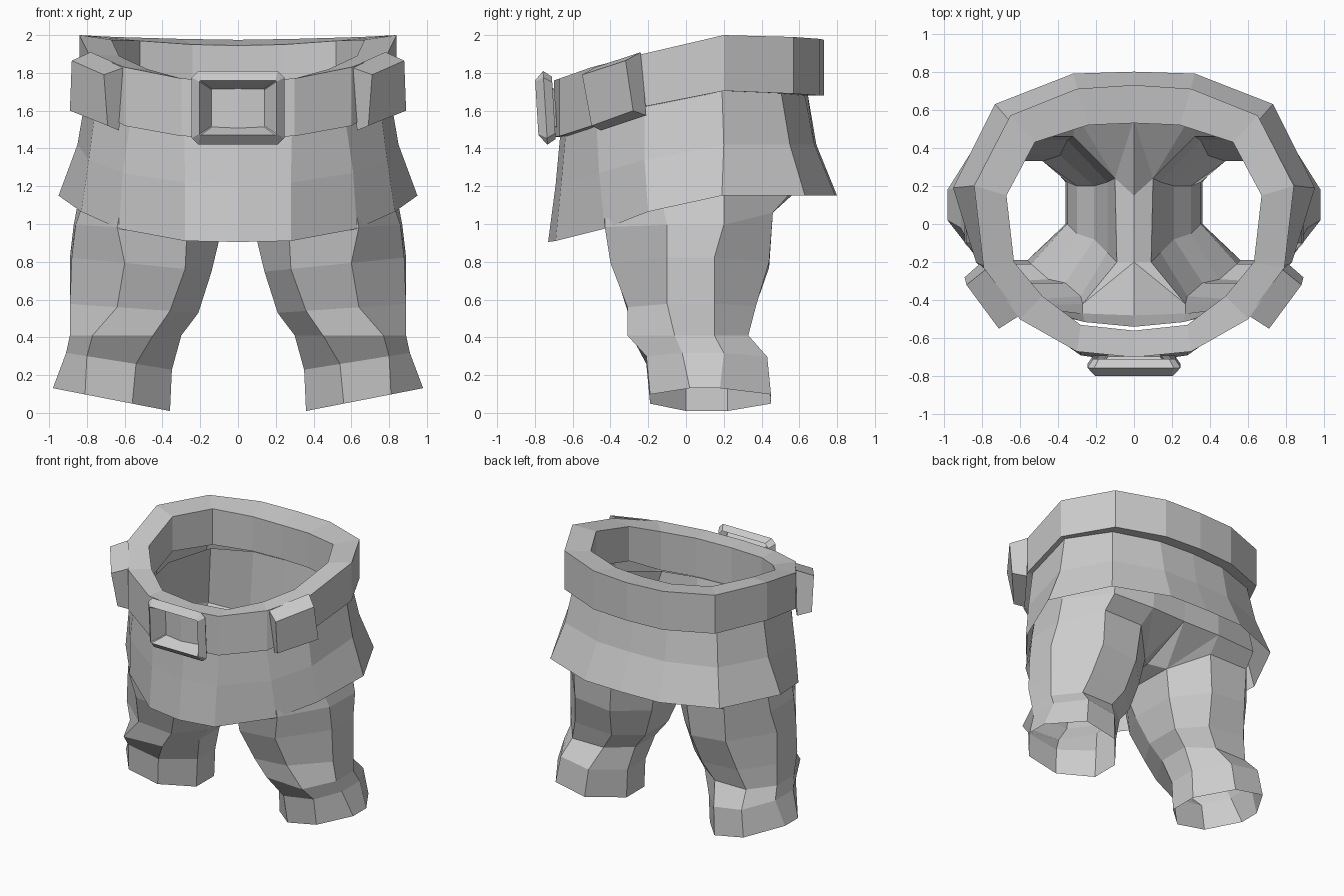
import bpy, bmesh

if "Cube" in bpy.data.objects:
    bpy.data.objects.remove(bpy.data.objects["Cube"])

gray = bpy.data.materials.new("plain gray")
gray.diffuse_color = (0.6, 0.6, 0.6, 1)
gray.use_nodes = True
gray.node_tree.nodes["Principled BSDF"].inputs["Base Color"].default_value = gray.diffuse_color


def make(name, verts, faces, mirror=True):
    """Half-model mesh, mirrored across x and welded on the centre line."""
    bm = bmesh.new()
    vs = [bm.verts.new(v) for v in verts]
    for f in faces:
        bm.faces.new([vs[i] for i in f])
    bmesh.ops.recalc_face_normals(bm, faces=bm.faces)
    me = bpy.data.meshes.new(name)
    bm.to_mesh(me)
    bm.free()
    me.materials.append(gray)
    ob = bpy.data.objects.new(name, me)
    bpy.context.collection.objects.link(ob)
    if mirror:
        m = ob.modifiers.new("mirror", 'MIRROR')
        m.use_clip = True
        m.merge_threshold = 0.001
    return ob


def loft(rows, wrap_points=False, wrap_rows=False):
    """Vertices and quads joining equal-length rows of points."""
    n, r = len(rows[0]), len(rows)
    faces = []
    for j in range(r if wrap_rows else r - 1):
        for i in range(n if wrap_points else n - 1):
            a, b, k = j * n, ((j + 1) % r) * n, (i + 1) % n
            faces.append((a + i, a + k, b + k, b + i))
    return [p for row in rows for p in row], faces


def ring(xy, zs):
    return [(x, y, z) for (x, y), z in zip(xy, zs)]


# Belt: rectangular section, from the back centre round to the front centre
outer = [(0, .73), (.30, .71), (.65, .57), (.84, .2), (.79, -.23), (.60, -.5), (.30, -.67), (0, -.70)]
inner = [(0, .53), (.24, .52), (.52, .43), (.67, .15), (.63, -.2), (.48, -.38), (.28, -.53), (0, -.56)]
top = [1.975, 1.98, 1.99, 2.0, 1.9, 1.83, 1.77, 1.76]
low = [1.68, 1.68, 1.69, 1.705, 1.62, 1.52, 1.465, 1.46]
rim = [1.945, 1.95, 1.97, 1.975, 1.89, 1.82, 1.765, 1.755]
make("belt", *loft([ring(outer, top), ring(outer, low), ring(inner, low),
                    ring(inner, rim)], wrap_rows=True))

# Skirt: flared open shell hanging from the belt
skirt_top = [(x * .95, y * (.88 if y > .3 else .95)) for x, y in outer]
skirt_mid = [(0, .69), (.29, .68), (.66, .55), (.85, .2), (.79, -.22), (.61, -.46), (.28, -.66), (0, -.69)]
hem = [(0, .80), (.32, .79), (.73, .63), (.95, .19), (.83, -.2), (.63, -.43), (.28, -.69), (0, -.73)]
make("skirt", *loft([ring(skirt_top, [z + .02 for z in low]),
                     ring(skirt_mid, [1.42, 1.42, 1.42, 1.42, 1.34, 1.27, 1.22, 1.21]),
                     ring(hem, [1.15, 1.15, 1.15, 1.15, 1.065, .975, .91, .905])]))

# Trousers: eight-sided leg rings (height, tilt, outline), open at the cuff
legs = [
    (.01, .195, [(.36, 0), (.36, .22), (.56, .45), (.81, .45), (.98, .18), (.98, .02), (.81, -.19), (.56, -.19)]),
    (.23, .16, [(.35, 0), (.35, .22), (.54, .43), (.78, .43), (.91, .2), (.91, -.02), (.80, -.21), (.54, -.21)]),
    (.41, 0, [(.30, -.05), (.30, .2), (.48, .33), (.75, .33), (.89, .15), (.89, -.06), (.77, -.31), (.45, -.29)]),
    (.54, .07, [(.21, -.08), (.21, .2), (.39, .36), (.70, .37), (.89, .15), (.89, -.1), (.64, -.31), (.36, -.31)]),
    (.77, .10, [(.14, -.15), (.14, .22), (.35, .44), (.65, .44), (.89, .15), (.88, -.1), (.60, -.40), (.28, -.38)]),
    (.97, .05, [(.09, -.2), (.10, .24), (.32, .46), (.65, .46), (.87, .2), (.86, -.1), (.64, -.43), (.27, -.42)]),
]
verts, faces = loft([[(x, y, h + t * (x - .36)) for x, y in pts] for h, t, pts in legs], wrap_points=True)
t = len(verts) - 8          # first vertex of the top leg ring
for i in (t + 2, t + 3):    # seat crease sits higher at the back
    verts[i] = (*verts[i][:2], 1.06)
h = len(verts)              # hips: from the back centre to the front centre
hip = [(0, .55), (.30, .57), (.64, .55), (.83, .2), (.79, -.15), (.60, -.43), (.27, -.47), (0, -.48)]
waist = [(0, .60), (.28, .59), (.58, .49), (.74, .2), (.71, -.2), (.51, -.43), (.26, -.515), (0, -.54)]
hv, hf = loft([ring(hip, [1.17, 1.16, 1.16, 1.2, 1.2, 1.2, 1.2, 1.2]),
               [(x, y, 1.55 + .15 * y) for x, y in waist]])
verts += hv + [(0, -.2, .97), (0, .15, 1.0)]
cf, cb = len(verts) - 2, len(verts) - 1
faces += [tuple(h + i for i in f) for f in hf]
faces += [(t + 2 + i, t + 3 + i, h + 2 + i, h + 1 + i) for i in range(5)]
faces += [(t, t + 1, cb, cf),                                         # crotch
          (t + 7, t, cf), (t + 7, cf, h + 7, h + 6),                  # front gusset
          (t + 1, t + 2, h + 1), (t + 1, h + 1, h), (t + 1, h, cb)]   # back gusset
make("trousers", verts, faces)

# Belt loops: slanted blocks over the belt
block = [(.78, -.24, 1.91), (.60, -.48, 1.83), (.71, -.55, 1.79), (.88, -.32, 1.865),
         (.81, -.21, 1.575), (.63, -.45, 1.495), (.69, -.50, 1.52), (.89, -.28, 1.60)]
make("belt_loops", block, [(0, 1, 2, 3), (4, 5, 6, 7), (0, 1, 5, 4),
                           (1, 2, 6, 5), (2, 3, 7, 6), (3, 0, 4, 7)])


# Buckle: bevelled frame with clipped corners
def frame(hw, hh, y, c):
    pts = [(hw - c, hh), (hw, hh - c), (hw, c - hh), (hw - c, -hh),
           (c - hw, -hh), (-hw, c - hh), (-hw, hh - c), (c - hw, hh)]
    return [(x, y - .06 * z, 1.615 + z) for x, z in pts]


make("buckle", *loft([frame(.215, .165, -.70, .03), frame(.245, .195, -.745, .035),
                      frame(.205, .145, -.79, .006), frame(.14, .10, -.69, .004)],
                     wrap_points=True), mirror=False)
